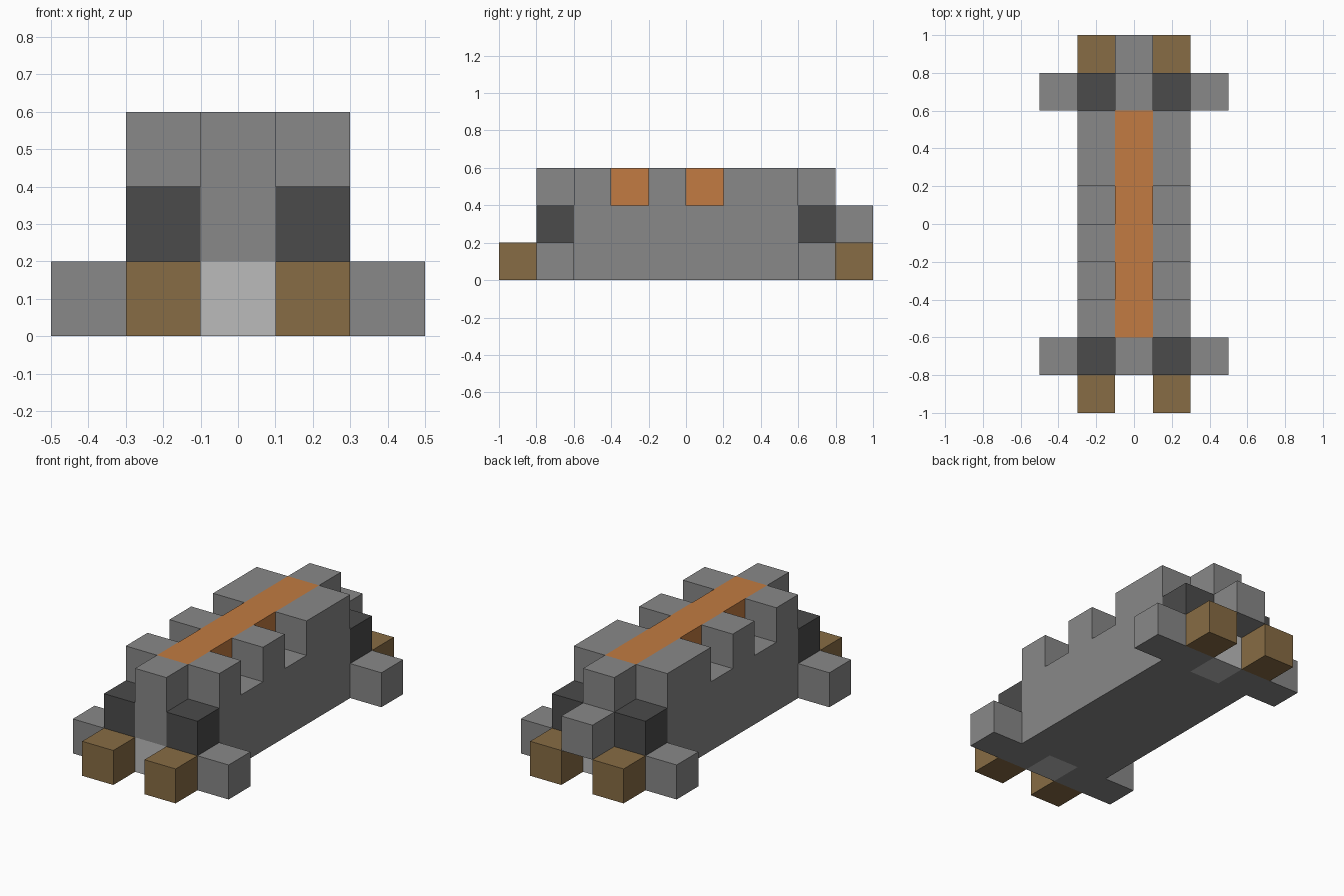
import bpy
import bmesh

cube = bpy.data.objects.get("Cube")
if cube:
    bpy.data.objects.remove(cube, do_unlink=True)

U = 0.2  # one block


def material(name, rgb):
    mat = bpy.data.materials.new(name)
    mat.use_nodes = True
    mat.diffuse_color = (*rgb, 1)
    mat.node_tree.nodes["Principled BSDF"].inputs["Base Color"].default_value = (*rgb, 1)
    return mat


grey = material("stone grey", (0.246, 0.246, 0.246))
light = material("light grey", (0.497, 0.497, 0.497))
dark = material("dark grey", (0.07, 0.07, 0.07))
brown = material("brown", (0.242, 0.15, 0.058))
orange = material("orange", (0.539, 0.198, 0.054))


def finish(name, bm, mat, mirror):
    """Turn a bmesh into an object, mirrored across the requested axes."""
    bmesh.ops.recalc_face_normals(bm, faces=bm.faces)
    mesh = bpy.data.meshes.new(name)
    bm.to_mesh(mesh)
    bm.free()
    mesh.materials.append(mat)
    obj = bpy.data.objects.new(name, mesh)
    bpy.context.collection.objects.link(obj)
    if mirror:
        mod = obj.modifiers.new("Mirror", 'MIRROR')
        mod.use_axis = ["X" in mirror, "Y" in mirror, False]
        mod.use_mirror_merge = False
    return obj


def box(name, x, y, z, mat, mirror=""):
    """Box from (low, high) ranges given in blocks."""
    bm = bmesh.new()
    bmesh.ops.create_cube(bm, size=1)
    for v in bm.verts:
        v.co = [U * (r[0] if c < 0 else r[1]) for c, r in zip(v.co, (x, y, z))]
    return finish(name, bm, mat, mirror)


def side_profile(name, x, points, mat, mirror):
    """Extrude a (y, z) outline across an x range, in blocks."""
    bm = bmesh.new()
    face = bm.faces.new([bm.verts.new((U * x[0], U * y, U * z)) for y, z in points])
    geom = bmesh.ops.extrude_face_region(bm, geom=[face])["geom"]
    verts = [g for g in geom if isinstance(g, bmesh.types.BMVert)]
    bmesh.ops.translate(bm, verts=verts, vec=(U * (x[1] - x[0]), 0, 0))
    return finish(name, bm, mat, mirror)


MID, SIDE, FLANK = (-.5, .5), (.5, 1.5), (1.5, 2.5)
END, TIP = (3, 4), (4, 5)

# Hull: notched side walls around a plain core with an orange ridge
outline = [(-3, 0), (-3, 3)]
for start in (-2, 0):
    outline += [(start, 3), (start, 2), (start + 1, 2), (start + 1, 3)]
outline += [(3, 3), (3, 0)]
side_profile("side_wall", SIDE, outline, grey, "X")
box("core", MID, (-3, 3), (0, 2), grey)
box("ridge", MID, (-3, 3), (2, 3), orange)

# End assemblies, repeated front and back on both sides
box("end_pillar", MID, END, (1, 3), grey, "Y")
box("end_plate", MID, END, (0, 1), light, "Y")
box("corner_base", SIDE, END, (0, 1), grey, "XY")
box("corner_block", SIDE, END, (1, 2), dark, "XY")
box("foot", FLANK, END, (0, 1), grey, "XY")
box("bumper", SIDE, TIP, (0, 1), brown, "XY")

# Single block at the back
box("tail_block", MID, TIP, (1, 2), grey)
